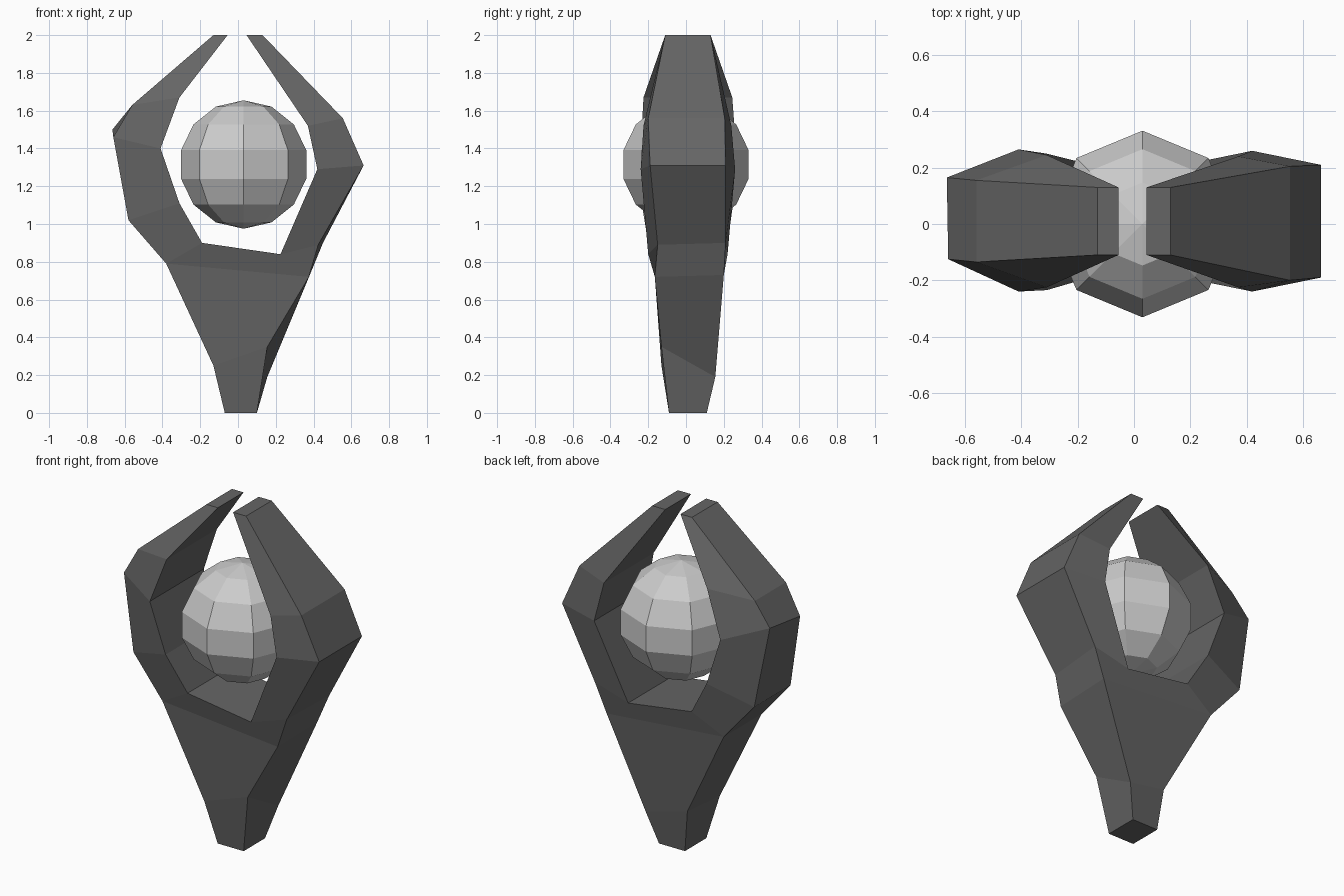
import bpy, bmesh


def finish(bm, name):
    bmesh.ops.recalc_face_normals(bm, faces=bm.faces)
    mesh = bpy.data.meshes.new(name)
    bm.to_mesh(mesh)
    bm.free()
    ob = bpy.data.objects.new(name, mesh)
    bpy.context.collection.objects.link(ob)
    return ob


# Claw outline going round once: x, z, front y, back y
outline = [
    # left outer side, base to tip (0-5)
    (-0.07, 0.00, -0.09, 0.11), (-0.13, 0.25, -0.13, 0.13),
    (-0.38, 0.79, -0.165, 0.19), (-0.58, 1.02, -0.15, 0.19),
    (-0.66, 1.46, -0.125, 0.165), (-0.56, 1.63, -0.135, 0.155),
    # left tip and inner side, tip to root (6-11)
    (-0.13, 2.00, -0.11, 0.13), (-0.055, 2.00, -0.11, 0.13),
    (-0.31, 1.67, -0.225, 0.245), (-0.41, 1.40, -0.24, 0.265),
    (-0.31, 1.11, -0.235, 0.25), (-0.19, 0.90, -0.20, 0.22),
    # right inner side, root to tip (12-16)
    (0.225, 0.84, -0.20, 0.22), (0.42, 1.29, -0.24, 0.26),
    (0.37, 1.52, -0.225, 0.24), (0.045, 2.00, -0.11, 0.13),
    (0.13, 2.00, -0.11, 0.13),
    # right outer side, tip to base (17-22)
    (0.555, 1.56, -0.20, 0.205), (0.665, 1.31, -0.19, 0.21),
    (0.425, 0.89, -0.15, 0.21), (0.375, 0.72, -0.165, 0.20),
    (0.155, 0.35, -0.13, 0.155), (0.10, 0.00, -0.09, 0.11),
]
# Corners that sit elsewhere on the back: index -> x, z
back_shift = {1: (-0.10, 0.25), 4: (-0.665, 1.50), 19: (0.45, 0.90),
              20: (0.38, 0.73), 21: (0.155, 0.19)}
# Facets of the front and back sides
panels = [(0, 1, 21, 22), (1, 2, 20, 21), (2, 11, 12, 19, 20),
          (2, 3, 10, 11), (3, 4, 9, 10), (4, 5, 8, 9), (5, 6, 7, 8),
          (12, 13, 18, 19), (13, 14, 17, 18), (14, 15, 16, 17)]

bm = bmesh.new()
front = [bm.verts.new((x, yf, z)) for x, z, yf, yb in outline]
back = []
for i, (x, z, yf, yb) in enumerate(outline):
    bx, bz = back_shift.get(i, (x, z))
    back.append(bm.verts.new((bx, yb, bz)))
for p in panels:
    bm.faces.new([front[i] for i in p])
    bm.faces.new([back[i] for i in reversed(p)])
n = len(outline)
for i in range(n):
    j = (i + 1) % n
    bm.faces.new((front[i], front[j], back[j], back[i]))
claw = finish(bm, "claw_holder")
dark = bpy.data.materials.new("dark_metal")
dark.diffuse_color = (0.13, 0.13, 0.13, 1)
claw.data.materials.append(dark)

# Floating low-poly orb
bm = bmesh.new()
bmesh.ops.create_uvsphere(bm, u_segments=8, v_segments=7, radius=0.34)
orb = finish(bm, "orb")
orb.location = (0.03, 0, 1.315)
